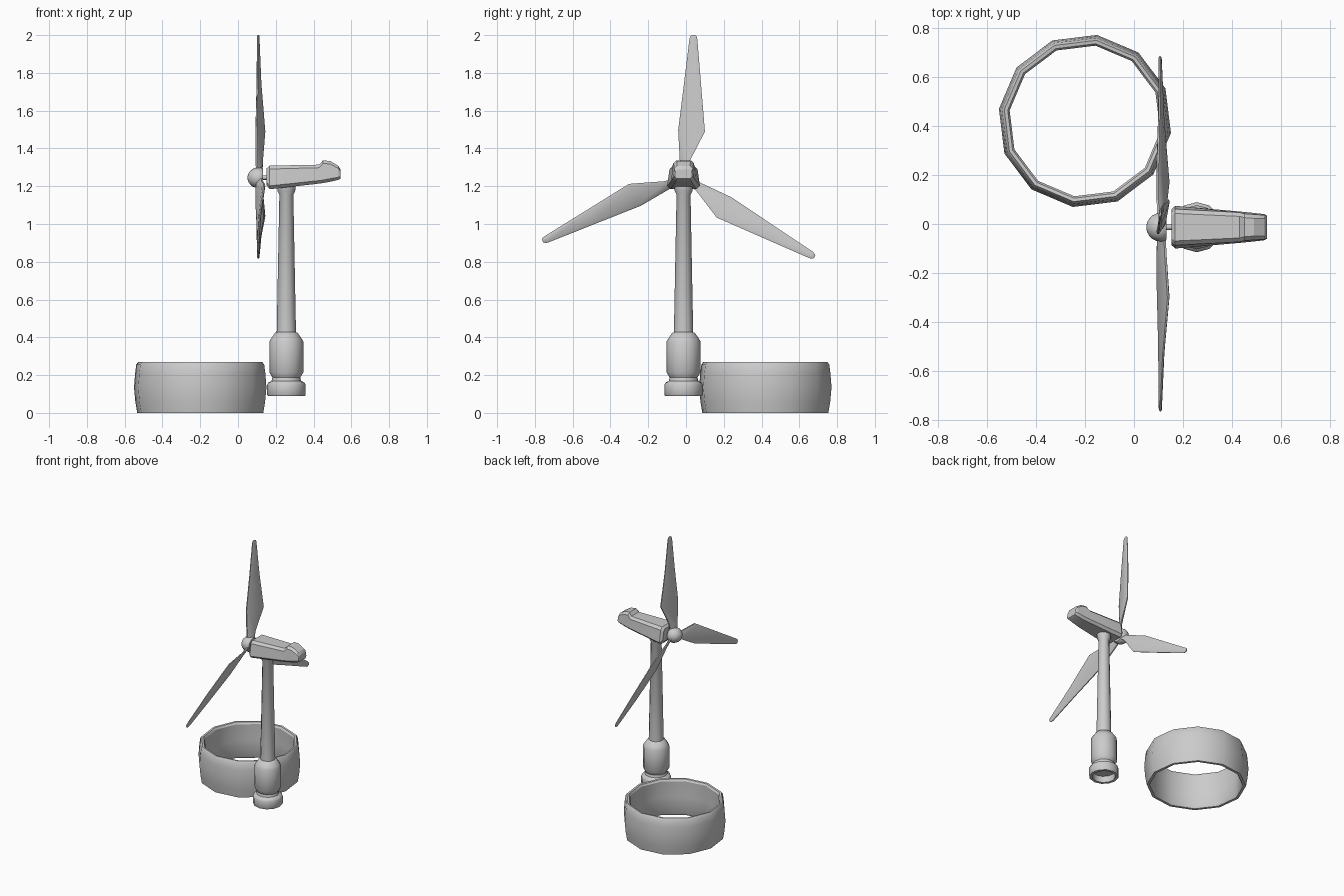
import bpy, bmesh, math
from mathutils import Vector

if "Cube" in bpy.data.objects:
    bpy.data.objects.remove(bpy.data.objects["Cube"])

CY = -0.013                       # y of tower and rotor axis
HUB = Vector((0.11, CY, 1.245))   # rotor centre


def finish(name, bm, smooth=35):
    bmesh.ops.recalc_face_normals(bm, faces=bm.faces)
    me = bpy.data.meshes.new(name)
    bm.to_mesh(me)
    bm.free()
    ob = bpy.data.objects.new(name, me)
    bpy.context.collection.objects.link(ob)
    bpy.ops.object.select_all(action='DESELECT')
    bpy.context.view_layer.objects.active = ob
    ob.select_set(True)
    if smooth:
        bpy.ops.object.shade_smooth_by_angle(angle=math.radians(smooth))
    return ob


def loft(name, rings, caps=True, loop=False, smooth=35):
    """Bridge equal-length point rings with quads."""
    bm = bmesh.new()
    vs = [[bm.verts.new(p) for p in r] for r in rings]
    pairs = list(zip(vs, vs[1:])) + ([(vs[-1], vs[0])] if loop else [])
    n = len(vs[0])
    for a, b in pairs:
        for i in range(n):
            j = (i + 1) % n
            bm.faces.new((a[i], a[j], b[j], b[i]))
    if caps and not loop:
        bm.faces.new(vs[0])
        bm.faces.new(vs[-1])
    return finish(name, bm, smooth)


def lathe_z(profile, cx, cy, n, phase=0.0):
    return [[(cx + r * math.cos(phase + 2 * math.pi * i / n),
              cy + r * math.sin(phase + 2 * math.pi * i / n), z)
             for i in range(n)] for r, z in profile]


def lathe_x(profile, n, ystretch=1.0):
    return [[(x, HUB.y + ystretch * r * math.sin(2 * math.pi * i / n),
              HUB.z + r * math.cos(2 * math.pi * i / n))
             for i in range(n)] for r, x in profile]


# Twelve-sided open ring standing beside the turbine
ring = [(0.337, 0.0), (0.347, 0.06), (0.354, 0.135), (0.348, 0.21), (0.342, 0.255),
        (0.332, 0.27), (0.318, 0.268), (0.310, 0.255), (0.313, 0.135),
        (0.310, 0.015), (0.318, 0.0)]
loft("ring", lathe_z(ring, -0.20, 0.42, 12, math.radians(82)), loop=True, smooth=32)

# Tower with hollow foot, neck, thick sleeve and tapering mast
tower = [(0.074, 0.135), (0.078, 0.09), (0.098, 0.09), (0.102, 0.096), (0.102, 0.148),
         (0.096, 0.16), (0.078, 0.17), (0.074, 0.188), (0.090, 0.215), (0.090, 0.378),
         (0.080, 0.395), (0.060, 0.424), (0.051, 0.427), (0.037, 1.155),
         (0.047, 1.175), (0.049, 1.20)]
loft("tower", lathe_z(tower, 0.256, CY, 12, math.pi / 2), smooth=40)


# Nacelle: chamfered sections from front (x small) to the raised rear hood
def section(x, zb, zt, wb, wt, c):
    half = [(wb - c, zb), (wb, zb + c), (wt, zt - c), (wt - c, zt)]
    pts = half + [(-y, z) for y, z in reversed(half)]
    return [(x, CY + y, z) for y, z in pts]


loft("nacelle", [
    section(0.152, 1.205, 1.295, 0.072, 0.060, 0.014),
    section(0.168, 1.184, 1.309, 0.087, 0.074, 0.018),
    section(0.430, 1.214, 1.314, 0.064, 0.060, 0.016),
    section(0.450, 1.217, 1.337, 0.062, 0.055, 0.016),
    section(0.490, 1.224, 1.333, 0.058, 0.052, 0.016),
    section(0.532, 1.234, 1.307, 0.053, 0.049, 0.014),
    section(0.543, 1.240, 1.288, 0.046, 0.043, 0.012)], smooth=25)

# Rotor shaft
loft("shaft", lathe_x([(0.011, 0.12), (0.011, 0.16)], 12))

# Domed hub
dome = [(0.055 * math.sin(a), 0.108 - 0.058 * math.cos(a))
        for a in (math.radians(d) for d in (5, 20, 38, 56, 74, 90))]
loft("hub", lathe_x(dome + [(0.053, 0.124), (0.046, 0.133)], 16, 1.06), smooth=40)

# Three blades: rows are (distance, trailing edge, leading edge, pitch, half thickness)
BLADE = [(0.03, -0.018, 0.018, 0.75, 0.010), (0.09, -0.024, 0.024, 0.65, 0.010),
         (0.25, -0.042, 0.087, 0.33, 0.009), (0.50, -0.030, 0.052, 0.20, 0.007),
         (0.735, -0.019, 0.019, 0.10, 0.006), (0.750, -0.015, 0.015, 0.10, 0.006),
         (0.757, -0.008, 0.008, 0.10, 0.004)]


def blade_ring(row, ang):
    u, v0, v1, pitch, t = row
    e = min(0.012, (v1 - v0) * 0.25)
    outline = [(v0, -t * .4), (v0 + e, -t), (v1 - e, -t), (v1, -t * .4),
               (v1, t * .4), (v1 - e, t), (v0 + e, t), (v0, t * .4)]
    ca, sa = math.cos(ang), math.sin(ang)
    x0 = HUB.x + 0.003 - 0.008 * u
    return [(x0 + pitch * v + w,
             HUB.y + 1.1 * (u * ca + v * sa),
             HUB.z + u * sa - v * ca) for v, w in outline]


for k in range(3):
    ang = math.radians(86.3 + 120 * k)
    loft(f"blade_{k + 1}", [blade_ring(r, ang) for r in BLADE], smooth=30)
